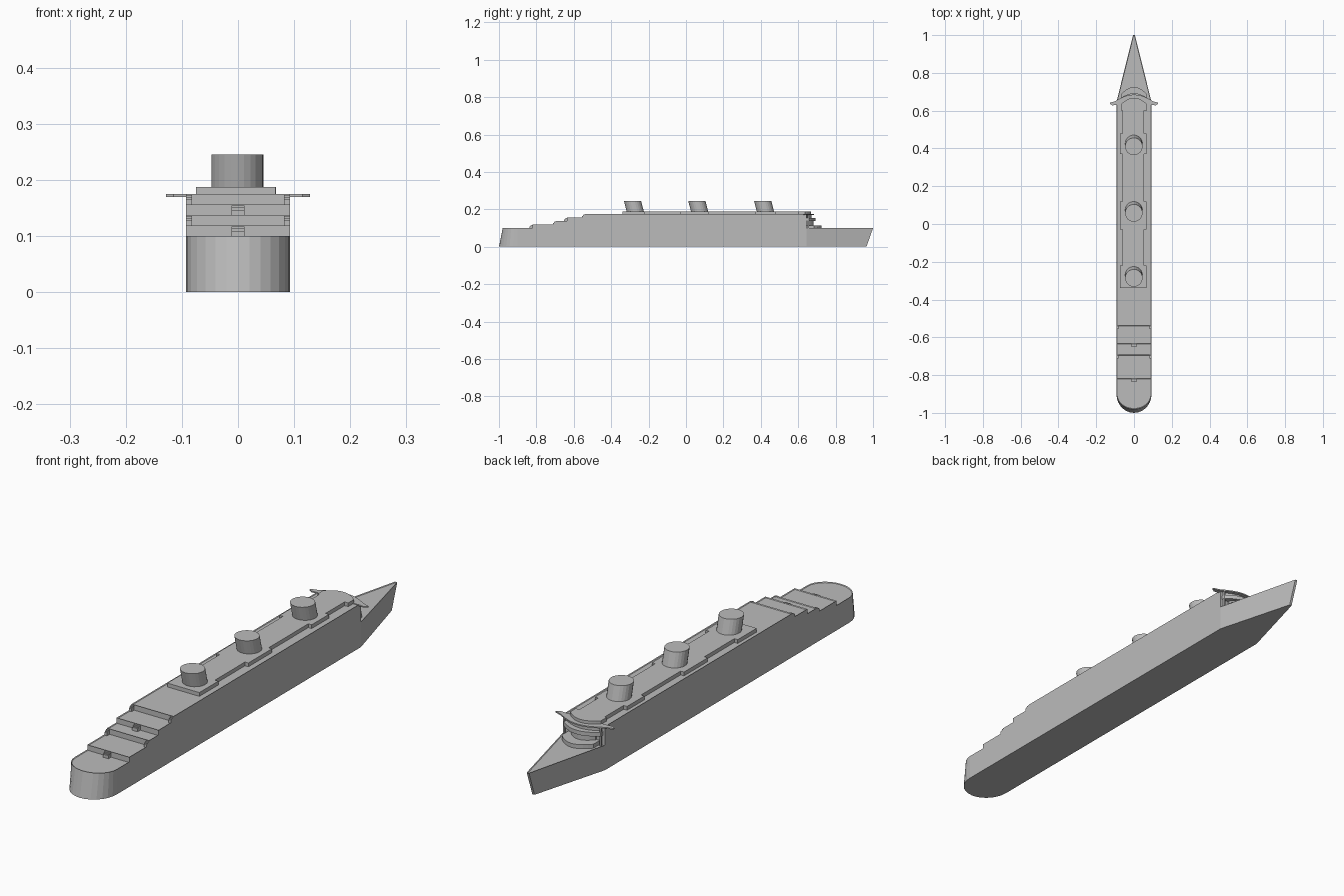
import bpy
import bmesh
import math

if "Cube" in bpy.data.objects:
    bpy.data.objects.remove(bpy.data.objects["Cube"], do_unlink=True)

grey = bpy.data.materials.new("hull_grey")
grey.use_nodes = True
colour = (0.5, 0.5, 0.5, 1)
grey.diffuse_color = colour
grey.node_tree.nodes["Principled BSDF"].inputs["Base Color"].default_value = colour


def loft(name, low, high, z0, z1, rim=0.0):
    """Solid between two outlines; rim leaves a thin bulwark round a sunken deck."""
    bm = bmesh.new()
    a = [bm.verts.new((x, y, z0)) for x, y in low]
    b = [bm.verts.new((x, y, z1)) for x, y in high]
    bm.faces.new(a[::-1])
    top = bm.faces.new(b)
    n = len(a)
    for i in range(n):
        j = (i + 1) % n
        bm.faces.new((a[i], a[j], b[j], b[i]))
    bmesh.ops.recalc_face_normals(bm, faces=bm.faces)
    if rim:
        bmesh.ops.inset_region(bm, faces=[top], thickness=rim, use_even_offset=True)
        bmesh.ops.translate(bm, verts=top.verts, vec=(0, 0, -rim))
    mesh = bpy.data.meshes.new(name)
    bm.to_mesh(mesh)
    bm.free()
    mesh.materials.append(grey)
    obj = bpy.data.objects.new(name, mesh)
    bpy.context.collection.objects.link(obj)
    return obj


def prism(name, outline, z0, z1, rim=0.0):
    return loft(name, outline, outline, z0, z1, rim)


def box(name, x0, x1, y0, y1, z0, z1, rim=0.0):
    return prism(name, [(x0, y0), (x1, y0), (x1, y1), (x0, y1)], z0, z1, rim)


def bowed(half, back, side, front, steps=10, cx=0.0):
    """Outline with a straight back and a curved forward edge."""
    pts = [(cx - half, back), (cx + half, back)]
    for i in range(steps + 1):
        t = 1 - 2 * i / steps
        pts.append((cx + half * t, side + (front - side) * (1 - t * t)))
    return pts


HALF = 0.093


def hull_outline(stern, tip):
    pts = [(HALF * math.cos(a), -0.9 + stern * math.sin(a))
           for a in (math.pi + math.pi * i / 14 for i in range(15))]
    return pts + [(HALF, 0.645), (0.005, tip), (-0.005, tip), (-HALF, 0.645)]


# Hull with raked stern and bow
loft("hull", hull_outline(0.1, 0.965), hull_outline(0.08, 1.0), 0, 0.1, 0.003)

# Stepped decks, with stairs alternately in the middle and at the sides
RISE = 0.0187
for i, y in enumerate((-0.82, -0.695, -0.635, -0.54)):
    z = 0.1 + i * RISE
    box(f"deck_{i + 1}", -HALF, HALF, y, 0.645, z - 0.004, z + RISE, 0.003)
    spans = [(-0.012, 0.012)] if i % 2 == 0 else [(-HALF, -0.082), (0.082, HALF)]
    for x0, x1 in spans:
        for s in range(3):
            box("stair", x0, x1, y - 0.017 + s * 0.005, y + 0.003,
                z - 0.003, z + RISE * (0.5 + s * 0.2))

# Boat deck: narrow strip with wider pads beside the funnels
CX = -0.004
prism("boat_deck", bowed(0.056, -0.34, 0.64, 0.665, cx=CX), 0.17, 0.187)
for y0, y1 in ((-0.34, -0.22), (-0.03, 0.12), (0.37, 0.48)):
    box("funnel_pad", CX - 0.071, CX + 0.071, y0, y1, 0.17, 0.187)

# Raked funnels
for y in (-0.278, 0.066, 0.418):
    rings = [[(-0.001 + 0.046 * math.cos(a), c + 0.046 * math.sin(a))
              for a in (math.tau * k / 24 for k in range(24))]
             for c in (y + 0.008, y - 0.008)]
    loft("funnel", rings[0], [(x, q) for x, q in rings[1]], 0.183, 0.245)

# Curved bridge front, tier by tier
prism("bridge_base", bowed(0.07, 0.63, 0.685, 0.725), 0.095, 0.113)
prism("bridge_lower_wall", bowed(0.055, 0.63, 0.65, 0.682), 0.11, 0.14)
prism("bridge_ledge", bowed(0.085, 0.63, 0.655, 0.692), 0.137, 0.153)
prism("bridge_upper_wall", bowed(0.075, 0.63, 0.645, 0.67), 0.15, 0.172)
prism("bridge_roof", bowed(0.09, 0.63, 0.655, 0.685), 0.17, 0.175)
prism("wheelhouse", bowed(0.068, 0.6, 0.635, 0.668), 0.172, 0.187)

# Bridge wings and their posts
for side, s in (("left", 1), ("right", -1)):
    prism(f"{side}_wing", [(s * 0.08, 0.632), (s * 0.115, 0.628), (s * 0.128, 0.636),
                           (s * 0.128, 0.642), (s * 0.1, 0.65), (s * 0.08, 0.662)],
          0.17, 0.175)
    x0, x1 = sorted((s * 0.078, s * 0.084))
    box(f"{side}_post", x0, x1, 0.65, 0.657, 0.097, 0.172)
